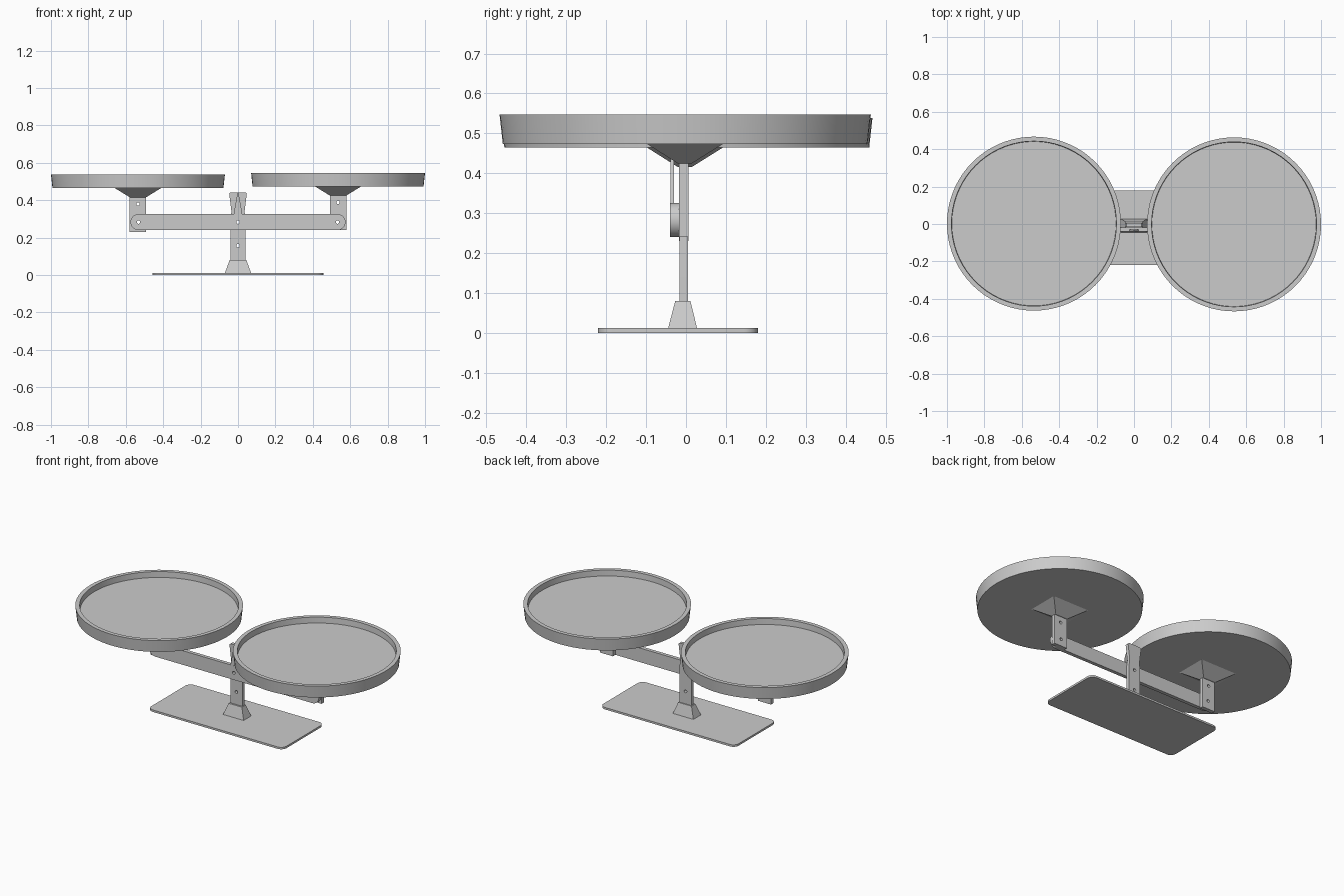
import bpy, bmesh, math
from mathutils import Matrix

old = bpy.data.objects.get("Cube")
if old:
    bpy.data.objects.remove(old, do_unlink=True)

GREY = (0.6, 0.6, 0.6, 1)
grey = bpy.data.materials.new("grey metal")
grey.use_nodes = True
grey.diffuse_color = GREY
for node in grey.node_tree.nodes:
    if node.type == 'BSDF_PRINCIPLED':
        node.inputs["Base Color"].default_value = GREY


def add(name, mesh, smooth=False):
    mesh.materials.clear()
    mesh.materials.append(grey)
    obj = bpy.data.objects.new(name, mesh)
    bpy.context.collection.objects.link(obj)
    if smooth:
        bpy.ops.object.select_all(action='DESELECT')
        obj.select_set(True)
        bpy.context.view_layer.objects.active = obj
        bpy.ops.object.shade_smooth_by_angle(angle=math.radians(30))
    return obj


def arc(cx, cz, r, a0, a1, n):
    angles = [math.radians(a0 + (a1 - a0) * i / n) for i in range(n + 1)]
    return [(cx + r * math.cos(a), cz + r * math.sin(a)) for a in angles]


def plate(name, outline, holes, y0, y1):
    """Upright flat plate with round holes, from y0 (front) to y1 (back)."""
    curve = bpy.data.curves.new(name, 'CURVE')
    curve.dimensions = '2D'
    curve.fill_mode = 'BOTH'
    curve.extrude = (y1 - y0) / 2
    for loop in [outline] + [arc(x, z, 0.009, 0, 345, 23) for x, z in holes]:
        spline = curve.splines.new('POLY')
        spline.points.add(len(loop) - 1)
        for p, (x, z) in zip(spline.points, loop):
            p.co = (x, z, 0, 1)
        spline.use_cyclic_u = True
    temp = bpy.data.objects.new("temp", curve)
    bpy.context.collection.objects.link(temp)
    deps = bpy.context.evaluated_depsgraph_get()
    mesh = bpy.data.meshes.new_from_object(temp.evaluated_get(deps))
    bpy.data.objects.remove(temp, do_unlink=True)
    mesh.transform(Matrix.Translation((0, (y0 + y1) / 2, 0)) @ Matrix.Rotation(math.pi / 2, 4, 'X'))
    return add(name, mesh, True)


def frustum(name, low, high):
    """Tapered block; each end is (x0, x1, y0, y1, z)."""
    bm = bmesh.new()
    rings = []
    for x0, x1, y0, y1, z in (low, high):
        rings.append([bm.verts.new(c) for c in ((x0, y0, z), (x1, y0, z), (x1, y1, z), (x0, y1, z))])
    a, b = rings
    bm.faces.new(a[::-1])
    bm.faces.new(b)
    for i in range(4):
        j = (i + 1) % 4
        bm.faces.new((a[i], a[j], b[j], b[i]))
    mesh = bpy.data.meshes.new(name)
    bm.to_mesh(mesh)
    bm.free()
    return add(name, mesh)


def lathe(name, profile, centre, n=72):
    """Turned shape from (radius, z) points, closed by flat end caps."""
    bm = bmesh.new()
    rings = [[bm.verts.new((r * math.cos(2 * math.pi * i / n), r * math.sin(2 * math.pi * i / n), z))
              for i in range(n)] for r, z in profile]
    bm.faces.new(rings[0][::-1])
    bm.faces.new(rings[-1])
    for a, b in zip(rings, rings[1:]):
        for i in range(n):
            j = (i + 1) % n
            bm.faces.new((a[i], a[j], b[j], b[i]))
    mesh = bpy.data.meshes.new(name)
    bm.to_mesh(mesh)
    bm.free()
    mesh.transform(Matrix.Translation(centre))
    return add(name, mesh, True)


# Base plate with rounded corners
bw, bd, br = 0.4575, 0.20, 0.035
corners = [(1, 1, 0), (-1, 1, 90), (-1, -1, 180), (1, -1, 270)]
outline = [p for sx, sy, a in corners
           for p in arc(sx * (bw - br), sy * (bd - br), br, a, a + 90, 8)]
base = plate("base_plate", outline, [], -0.006, 0.006)
base.data.transform(Matrix.Translation((0, -0.02, 0.006)) @ Matrix.Rotation(-math.pi / 2, 4, 'X'))

# Foot and central column, which widens at the top
frustum("column_foot", (-0.07, 0.07, -0.045, 0.028, 0.011), (-0.045, 0.045, -0.027, 0.011, 0.08))
side = [(0.04, 0.075), (0.04, 0.30), (0.035, 0.34), (0.047, 0.435), (0.04, 0.442)]
plate("column", side + [(-x, z) for x, z in side[::-1]],
      [(0, 0.157), (0, 0.283)], -0.016, 0.005)

# Balance beam with round ends, and its pointer
PIVOT = 0.283
ends = arc(0.532, PIVOT, 0.043, -90, 90, 16) + arc(-0.532, PIVOT, 0.043, 90, 270, 16)
plate("beam", ends, [(-0.532, PIVOT), (0, PIVOT), (0.532, PIVOT)], -0.04, -0.018)
plate("pointer", [(-0.024, 0.32), (0.024, 0.32), (0.003, 0.438), (-0.003, 0.438)], [], -0.039, -0.03)

# Pans with their hubs and hangers; the left one sits slightly higher
for label, s, lift in (("right", -1, 0), ("left", 1, 0.009)):
    x = s * 0.535
    plate(label + "_hanger",
          [(x - 0.044, 0.231 + lift), (x + 0.044, 0.231 + lift), (x + 0.044, 0.42 + lift), (x - 0.044, 0.42 + lift)],
          [(s * 0.532, PIVOT), (x, 0.38 + lift)], -0.018, 0.006)
    frustum(label + "_hub",
            (x - 0.044, x + 0.044, -0.021, 0.015, 0.416 + lift),
            (x - 0.125, x + 0.125, -0.1, 0.095, 0.466 + lift))
    lathe(label + "_pan",
          [(0.457, 0.465), (0.465, 0.538), (0.441, 0.538), (0.439, 0.503)],
          (x, -s * 0.002, lift))
